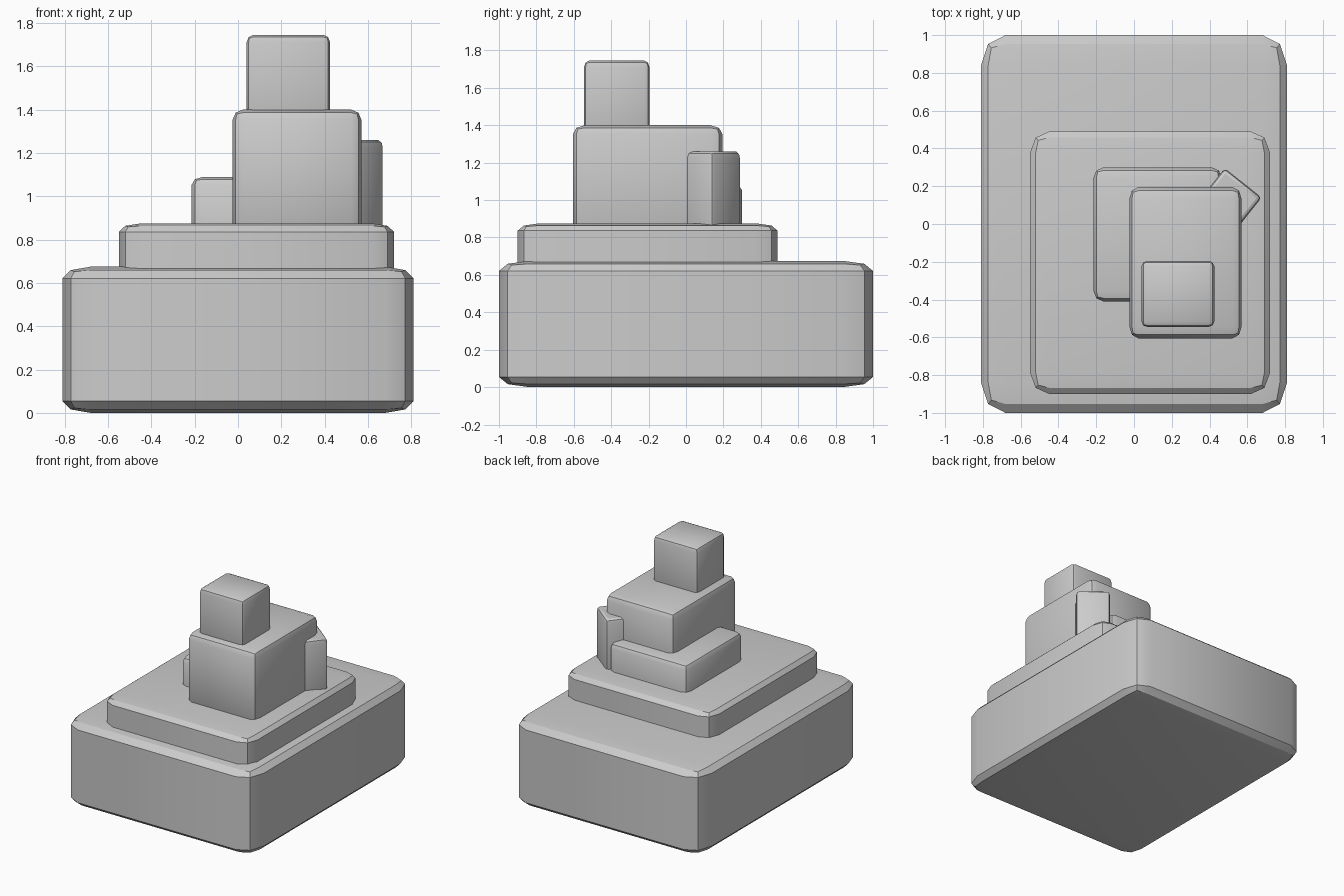
import bpy, bmesh
from math import radians

if "Cube" in bpy.data.objects:
    bpy.data.objects.remove(bpy.data.objects["Cube"])


def block(name, x, y, z, turn=0):
    """Bevelled unit cube stretched to the given x, y and z ranges."""
    bm = bmesh.new()
    bmesh.ops.create_cube(bm, size=1)
    bmesh.ops.bevel(bm, geom=bm.edges[:], offset=0.08, segments=2,
                    profile=0.5, affect='EDGES')
    size = [b - a for a, b in (x, y, z)]
    bmesh.ops.scale(bm, vec=size, verts=bm.verts)
    mesh = bpy.data.meshes.new(name)
    bm.to_mesh(mesh)
    bm.free()
    ob = bpy.data.objects.new(name, mesh)
    ob.location = [(a + b) / 2 for a, b in (x, y, z)]
    ob.rotation_euler.z = radians(turn)
    bpy.context.collection.objects.link(ob)
    bpy.ops.object.select_all(action='DESELECT')
    ob.select_set(True)
    bpy.context.view_layer.objects.active = ob
    bpy.ops.object.shade_smooth_by_angle(angle=radians(30))
    return ob


# Stacked tiers, lowest first; lower ends are sunk into the tier below
block("base_block", (-0.81, 0.81), (-1.0, 1.0), (0, 0.675))
block("second_tier", (-0.55, 0.72), (-0.90, 0.49), (0.39, 0.875))
block("low_side_block", (-0.215, 0.465), (-0.41, 0.30), (0.60, 1.09))
block("main_upper_block", (-0.025, 0.57), (-0.605, 0.195), (0.80, 1.40))
block("top_block", (0.04, 0.425), (-0.545, -0.195), (1.32, 1.745))

# Small turned block at the back right corner
block("turned_block", (0.375, 0.625), (-0.005, 0.245), (0.84, 1.26), turn=-38.5)
